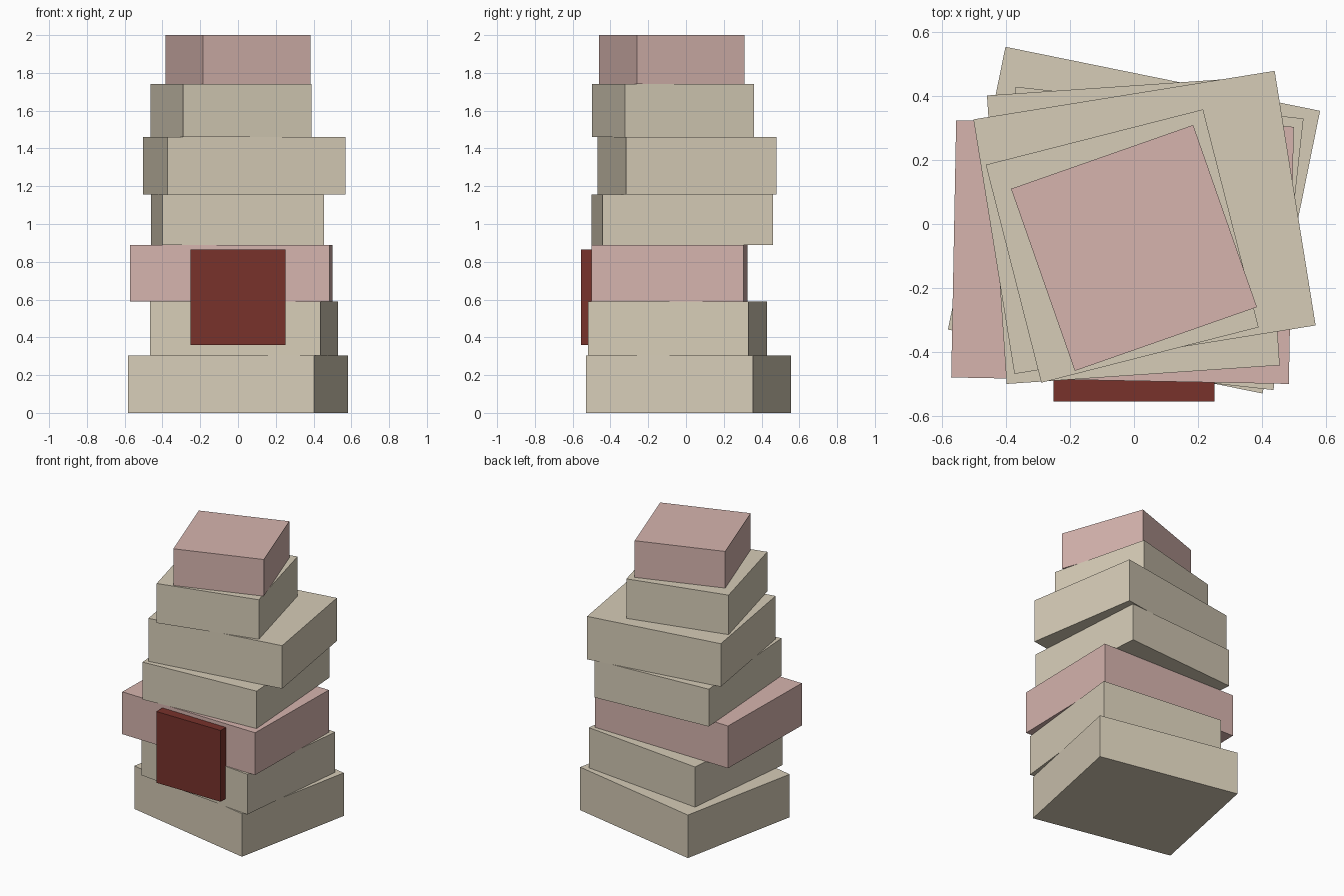
import bpy
from math import radians

if "Cube" in bpy.data.objects:
    bpy.data.objects.remove(bpy.data.objects["Cube"])


def material(name, rgb):
    # sRGB 0-255 to linear
    lin = [((c / 255 + 0.055) / 1.055) ** 2.4 for c in rgb]
    m = bpy.data.materials.new(name)
    m.diffuse_color = (*lin, 1)
    m.use_nodes = True
    m.node_tree.nodes["Principled BSDF"].inputs["Base Color"].default_value = m.diffuse_color
    return m


cream = material("cream", (214, 204, 183))
pink = material("dusty pink", (214, 180, 174))
red = material("dark red", (120, 50, 43))


def box(name, center, size, mat, angle=0):
    bpy.ops.mesh.primitive_cube_add(size=1, location=center, rotation=(0, 0, radians(angle)))
    ob = bpy.context.object
    ob.name = name
    ob.scale = size
    bpy.ops.object.transform_apply(location=False, rotation=False, scale=True)
    ob.data.materials.append(mat)
    return ob


# Stacked twisted floors: z bottom, z top, centre x, y, width, depth, angle
floors = [
    (0.00, 0.305, 0.000, 0.012, 1.005, 0.903, -11.5, cream),
    (0.305, 0.59, 0.033, -0.045, 0.907, 0.855, -6.3, cream),
    (0.59, 0.89, -0.036, -0.088, 1.057, 0.805, -1.1, pink),
    (0.89, 1.155, -0.002, -0.020, 0.857, 0.905, 3.9, cream),
    (1.155, 1.46, 0.033, 0.005, 0.955, 0.807, 9.15, cream),
    (1.46, 1.74, -0.037, -0.069, 0.702, 0.704, 14.3, cream),
    (1.74, 2.00, 0.000, -0.075, 0.604, 0.604, 19.3, pink),
]
for i, (z0, z1, x, y, w, d, a, mat) in enumerate(floors, 1):
    box(f"floor_block_{i}", (x, y, (z0 + z1) / 2), (w, d, z1 - z0), mat, a)

# Square panel on the front
box("front_panel", (0, -0.515, 0.612), (0.505, 0.08, 0.505), red)
